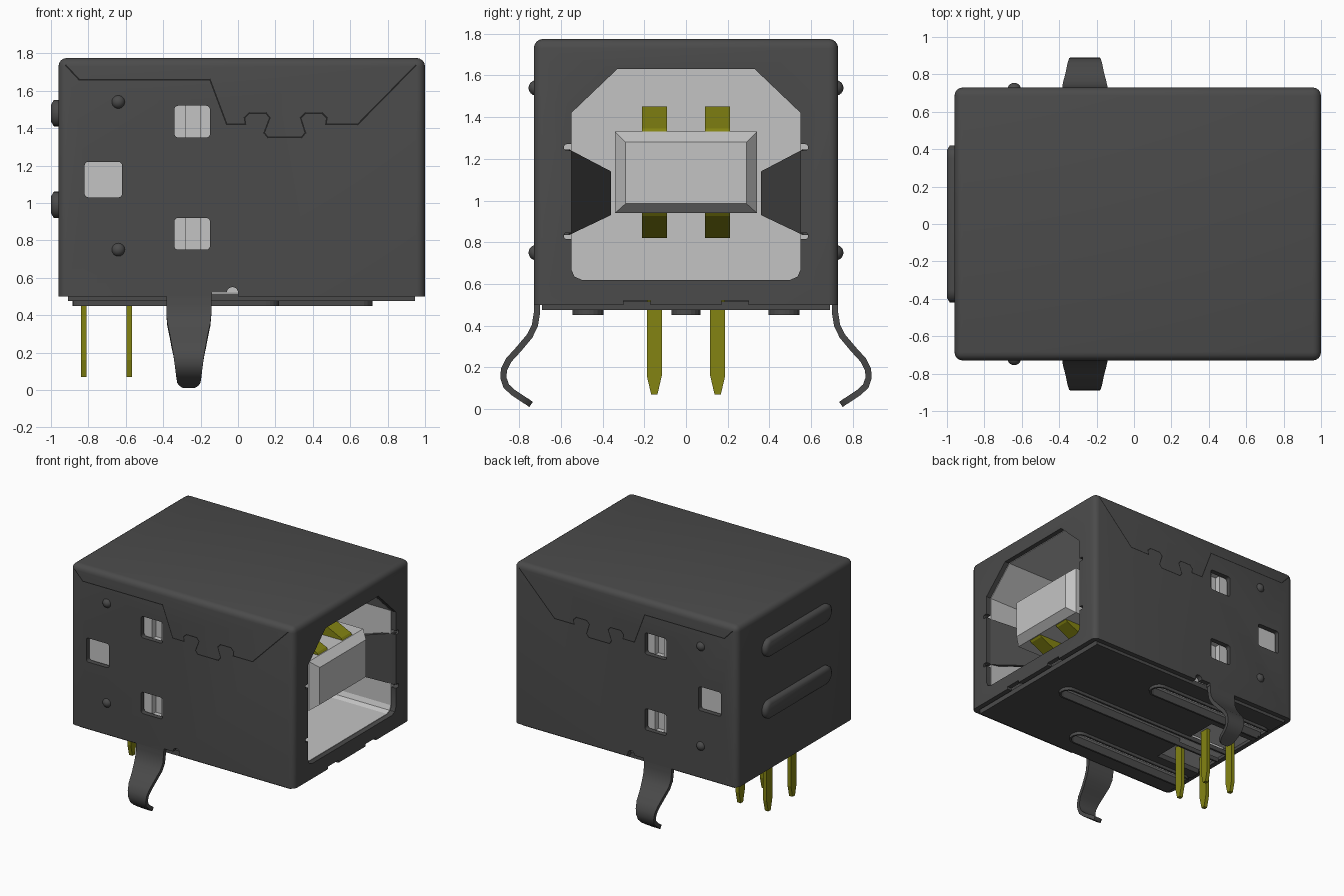
import bpy, bmesh, math
from mathutils import Vector

cube = bpy.data.objects.get("Cube")
if cube:
    bpy.data.objects.remove(cube, do_unlink=True)


def material(name, rgb):
    m = bpy.data.materials.new(name)
    m.use_nodes = True
    m.diffuse_color = (*rgb, 1)
    m.node_tree.nodes["Principled BSDF"].inputs["Base Color"].default_value = (*rgb, 1)
    return m


DARK = material("dark metal", (0.07, 0.07, 0.07))
LIGHT = material("light grey plastic", (0.55, 0.55, 0.55))
GOLD = material("olive gold", (0.23, 0.23, 0.006))
SEAM = material("black seam", (0.015, 0.015, 0.015))


def finish(name, bm, mat):
    bmesh.ops.recalc_face_normals(bm, faces=bm.faces)
    me = bpy.data.meshes.new(name)
    bm.to_mesh(me)
    bm.free()
    me.materials.append(mat)
    ob = bpy.data.objects.new(name, me)
    bpy.context.scene.collection.objects.link(ob)
    return ob


def activate(ob):
    bpy.ops.object.select_all(action='DESELECT')
    ob.select_set(True)
    bpy.context.view_layer.objects.active = ob


def smooth(ob, angle=35):
    activate(ob)
    bpy.ops.object.shade_smooth_by_angle(angle=math.radians(angle))


def loft(name, rings, mat):
    """Closed solid through rings of equal point count."""
    bm = bmesh.new()
    vs = [[bm.verts.new(p) for p in r] for r in rings]
    n = len(rings[0])
    for a, b in zip(vs, vs[1:]):
        for i in range(n):
            bm.faces.new((a[i], a[(i + 1) % n], b[(i + 1) % n], b[i]))
    bm.faces.new(vs[0])
    bm.faces.new(vs[-1])
    return finish(name, bm, mat)


def prism(name, pts, axis, a, b, mat):
    """Extrude a 2D outline along an axis from a to b."""
    put = {'x': lambda u, v, w: (w, u, v), 'y': lambda u, v, w: (u, w, v),
           'z': lambda u, v, w: (u, v, w)}[axis]
    return loft(name, [[put(u, v, w) for u, v in pts] for w in (a, b)], mat)


def rect(u0, u1, v0, v1, r=0.0, n=5):
    if r == 0:
        return [(u0, v0), (u1, v0), (u1, v1), (u0, v1)]
    pts = []
    for k, (cu, cv) in enumerate([(u1 - r, v1 - r), (u0 + r, v1 - r), (u0 + r, v0 + r), (u1 - r, v0 + r)]):
        for i in range(n + 1):
            t = math.radians(90 * (k + i / n))
            pts.append((cu + r * math.cos(t), cv + r * math.sin(t)))
    return pts


def box(name, x0, x1, y0, y1, z0, z1, mat):
    return prism(name, rect(x0, x1, y0, y1), 'z', z0, z1, mat)


def cut(ob, cutters):
    for c in cutters:
        c.hide_render = True
        m = ob.modifiers.new("cut", 'BOOLEAN')
        m.operation, m.solver, m.object = 'DIFFERENCE', 'EXACT', c
        activate(ob)
        bpy.ops.object.modifier_apply(modifier=m.name)
        bpy.data.objects.remove(c, do_unlink=True)


# Metal shell: rounded box, hollow and open below
shell = box("shell", -0.96, 1.0, -0.73, 0.73, 0.5, 1.775, DARK)
bm = bmesh.new()
bm.from_mesh(shell.data)
edges = [e for e in bm.edges if max(v.co.z for v in e.verts) > 1]
bmesh.ops.bevel(bm, geom=edges, offset=0.045, segments=4, profile=0.5, affect='EDGES')
bm.to_mesh(shell.data)
bm.free()

half = [(0.5, 0.62), (0.535, 0.635), (0.55, 0.67), (0.55, 1.42), (0.33, 1.63)]
opening = half + [(-y, z) for y, z in reversed(half)]
cutters = [box("c", -0.92, 0.96, -0.69, 0.69, 0.4, 1.735, DARK),
           prism("c", opening, 'x', 0.9, 1.1, DARK),
           box("c", -0.14, 0.0, -1, 1, 0.4, 0.52, DARK),
           prism("c", rect(-0.06, 0.0, 0.45, 0.55, 0.029), 'y', -1, 1, DARK)]
for x0, x1, z0, z1 in [(-0.34, -0.15, 1.35, 1.52), (-0.34, -0.15, 0.75, 0.92), (-0.82, -0.62, 1.03, 1.22)]:
    cutters.append(prism("c", rect(x0, x1, z0, z1, 0.02), 'y', -1, 1, DARK))
for s in (-1, 1):
    y = sorted((s * 0.5, s * 0.585))
    for z in (0.83, 1.255):
        cutters.append(prism("c", rect(*y, z - 0.015, z + 0.015, 0.012), 'x', 0.9, 1.1, DARK))
    y = sorted((s * 0.17, s * 0.3))
    cutters.append(box("c", 0.9, 1.1, *y, 0.4, 0.52, DARK))
cut(shell, cutters)
smooth(shell)

# Bottom plate with raised slot rims, slots open to the rear
plate = box("bottom_plate", -0.91, 0.945, -0.69, 0.69, 0.475, 0.515, DARK)
rims, slots = [], []
for yc, w, x1 in [(-0.47, 0.075, 0.22), (0, 0.07, 0.72), (0.47, 0.075, 0.22)]:
    rim = prism("slot_rim", rect(-0.91, x1, yc - w, yc + w, w * 0.95), 'z', 0.45, 0.485, DARK)
    s = w - 0.015
    make = lambda: prism("c", rect(-1.3, x1 - 0.015, yc - s, yc + s, s * 0.95), 'z', 0.4, 0.56, DARK)
    cut(rim, [make()])
    cut(plate, [make()])
cut(plate, [box("c", -1, -0.5, -0.32, 0.32, 0.4, 0.6, DARK)])

# Plastic body with the plug cavity and channels underneath
body = box("plastic_body", -0.915, 0.955, -0.675, 0.675, 0.52, 1.73, LIGHT)
cut(body, [prism("c", opening, 'x', -0.1, 1.1, LIGHT)]
    + [box("c", -1, x1, yc - 0.04, yc + 0.04, 0.4, 0.59, LIGHT)
       for yc, x1 in [(-0.47, 0.18), (0, 0.65), (0.47, 0.18)]]
    + [box("c", -0.28, -0.2, y0, y0 + 0.1, z0, z0 + 0.2, LIGHT)
       for y0 in (-0.73, 0.63) for z0 in (0.735, 1.335)])

# Contact tongue with chamfered nose
ring = lambda x, y, z0, z1: [(x, -y, z0), (x, y, z0), (x, y, z1), (x, -y, z1)]
loft("tongue", [ring(-0.12, 0.34, 0.94, 1.33), ring(0.86, 0.34, 0.94, 1.33),
                ring(0.92, 0.29, 0.985, 1.28)], LIGHT)

# Contact springs above and below the tongue
spring = [(-0.12, 1.32), (0.86, 1.32), (0.84, 1.345), (0.62, 1.45), (0.55, 1.45), (0.3, 1.36), (-0.12, 1.36)]
for y in (-0.152, 0.152):
    prism("upper_contact", spring, 'y', y - 0.06, y + 0.06, GOLD)
    prism("lower_contact", [(x, 2.27 - z) for x, z in spring], 'y', y - 0.06, y + 0.06, GOLD)
    # Solder pins with tapered tips
    for x in (-0.824, -0.582):
        pin = [(y - 0.036, 0.56), (y - 0.036, 0.16), (y - 0.015, 0.07),
               (y + 0.015, 0.07), (y + 0.036, 0.16), (y + 0.036, 0.56)]
        prism("solder_pin", pin, 'x', x - 0.015, x + 0.015, GOLD)

# Parts repeated on both sides
leg_path = [(0.715, 0.58, 0.12), (0.715, 0.46, 0.12), (0.725, 0.4, 0.12), (0.75, 0.35, 0.115),
            (0.80, 0.29, 0.102), (0.85, 0.235, 0.092), (0.873, 0.19, 0.083), (0.876, 0.15, 0.077),
            (0.862, 0.11, 0.071), (0.83, 0.08, 0.067), (0.785, 0.05, 0.062), (0.76, 0.034, 0.05),
            (0.743, 0.022, 0.03)]
seam_path = [(-0.92, 1.735), (-0.85, 1.66), (-0.15, 1.66), (-0.06, 1.42), (0.04, 1.42), (0.035, 1.455),
             (0.06, 1.48), (0.15, 1.48), (0.17, 1.455), (0.14, 1.375), (0.16, 1.35), (0.34, 1.35),
             (0.36, 1.375), (0.335, 1.455), (0.36, 1.48), (0.45, 1.48), (0.475, 1.455), (0.47, 1.42),
             (0.64, 1.42), (0.95, 1.735)]
for s, side in ((-1, "right"), (1, "left")):
    # Board lock leg: bent strip
    bm = bmesh.new()
    rows = [[bm.verts.new((-0.263 + d * w, s * y, z)) for d in (-1, 1)] for y, z, w in leg_path]
    for a, b in zip(rows, rows[1:]):
        bm.faces.new((a[0], a[1], b[1], b[0]))
    leg = finish(side + "_lock_leg", bm, DARK)
    sol = leg.modifiers.new("thickness", 'SOLIDIFY')
    sol.thickness, sol.offset = 0.03, 0
    activate(leg)
    bpy.ops.object.modifier_apply(modifier=sol.name)
    smooth(leg)

    # Dovetail seam line
    bm = bmesh.new()
    for a, b in zip(seam_path, seam_path[1:]):
        a, b = Vector(a), Vector(b)
        d = (b - a).normalized() * 0.004
        n = Vector((-d.y, d.x))
        quad = [a - d + n, b + d + n, b + d - n, a - d - n]
        bm.faces.new([bm.verts.new((p.x, s * 0.7315, p.y)) for p in (quad if s > 0 else quad[::-1])])
    me = bpy.data.meshes.new(side + "_seam")
    bm.to_mesh(me)
    bm.free()
    me.materials.append(SEAM)
    bpy.context.scene.collection.objects.link(bpy.data.objects.new(side + "_seam", me))

    # Round dimples
    for z in (0.75, 1.54):
        bm = bmesh.new()
        bmesh.ops.create_uvsphere(bm, u_segments=20, v_segments=12, radius=0.037)
        bmesh.ops.translate(bm, verts=bm.verts, vec=(-0.64, s * 0.718, z))
        smooth(finish(side + "_dimple", bm, DARK), 60)

    # Shield spring bent into the opening
    tab = lambda o: [(0.985, s * (0.56 + o), 0.835), (0.985, s * (0.56 + o), 1.245),
                     (0.45, s * (0.36 + o), 1.14), (0.45, s * (0.36 + o), 0.93)]
    loft(side + "_shield_spring", [tab(0), tab(0.03)], DARK)

# Rear stiffening ribs
for z in (0.99, 1.48):
    out = rect(-0.42, 0.42, z - 0.07, z + 0.07, 0.068, 8)
    inn = rect(-0.395, 0.395, z - 0.045, z + 0.045, 0.043, 8)
    smooth(loft("rear_rib", [[(x, y, zz) for y, zz in o] for x, o in
                             ((-0.95, out), (-0.985, out), (-1.0, inn))], DARK), 60)
